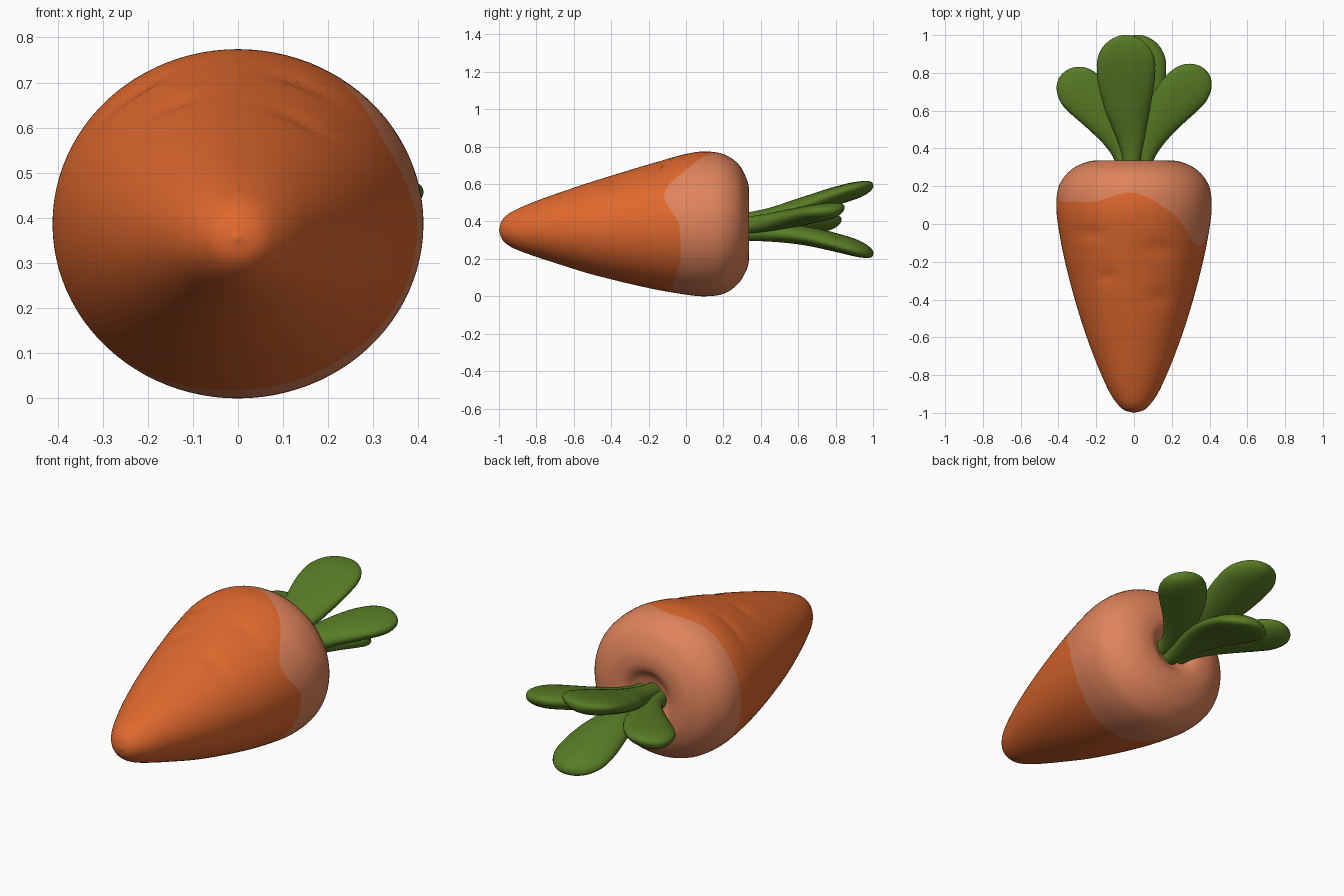
import bpy, bmesh, math
from mathutils import Vector

if "Cube" in bpy.data.objects:
    bpy.data.objects.remove(bpy.data.objects["Cube"])


def material(name, rgb):
    m = bpy.data.materials.new(name)
    m.diffuse_color = (*rgb, 1)
    m.use_nodes = True
    m.node_tree.nodes["Principled BSDF"].inputs["Base Color"].default_value = m.diffuse_color
    return m


ORANGE = material("carrot orange", (0.74, 0.14, 0.027))
PALE = material("pale shoulder orange", (0.74, 0.23, 0.105))
GREEN = material("leaf green", (0.098, 0.2, 0.018))


def spline(pts, t):
    """Catmull-Rom curve through pts, t from 0 to len(pts) - 1."""
    n = len(pts) - 1
    i = min(max(int(t), 0), n - 1)
    f = t - i
    p1, p2 = Vector(pts[i]), Vector(pts[i + 1])
    p0 = Vector(pts[i - 1]) if i > 0 else 2 * p1 - p2
    p3 = Vector(pts[i + 2]) if i + 2 <= n else 2 * p2 - p1
    return 0.5 * (2 * p1 + (p2 - p0) * f + (2 * p0 - 5 * p1 + 4 * p2 - p3) * f * f
                  + (3 * p1 - p0 - 3 * p2 + p3) * f ** 3)


def skin(name, rings, start, end, mats, split=None):
    """Closed smooth skin over rings; faces from ring 'split' on use slot 1."""
    bm = bmesh.new()
    vs = [[bm.verts.new(p) for p in ring] for ring in rings]
    a, b = bm.verts.new(start), bm.verts.new(end)
    n = len(vs[0])
    for k in range(n):
        m = (k + 1) % n
        bm.faces.new((a, vs[0][m], vs[0][k]))
        for j in range(len(vs) - 1):
            f = bm.faces.new((vs[j][k], vs[j][m], vs[j + 1][m], vs[j + 1][k]))
            f.material_index = int(split is not None and j >= split)
        f = bm.faces.new((b, vs[-1][k], vs[-1][m]))
        f.material_index = int(split is not None)
    for f in bm.faces:
        f.smooth = True
    bmesh.ops.recalc_face_normals(bm, faces=bm.faces)
    me = bpy.data.meshes.new(name)
    bm.to_mesh(me)
    bm.free()
    for mat in mats:
        me.materials.append(mat)
    ob = bpy.data.objects.new(name, me)
    bpy.context.collection.objects.link(ob)
    return ob


# Root profile: y, half width, bottom z, top z
PROFILE = [(-1.0, 0, 0.355, 0.355), (-0.985, 0.052, 0.308, 0.403), (-0.95, 0.09, 0.273, 0.44),
           (-0.89, 0.13, 0.243, 0.472), (-0.8, 0.172, 0.211, 0.51), (-0.68, 0.221, 0.172, 0.553),
           (-0.52, 0.277, 0.122, 0.607), (-0.34, 0.33, 0.076, 0.663), (-0.16, 0.374, 0.036, 0.717),
           (0.0, 0.403, 0.009, 0.761), (0.1, 0.411, 0.0, 0.774), (0.2, 0.398, 0.013, 0.76),
           (0.28, 0.342, 0.068, 0.707), (0.325, 0.26, 0.145, 0.625), (0.337, 0.19, 0.205, 0.565),
           (0.33, 0.14, 0.25, 0.52), (0.3, 0.09, 0.30, 0.47), (0.285, 0, 0.38, 0.38)]
# Pale edge: y at angles 0..360 degrees in steps of 30 (0 = +x, 90 = top)
EDGE = [-0.035, -0.115, 0.055, 0.165, 0.12, 0.12, 0.12, 0.09, 0.02, -0.06, -0.07, -0.03, -0.035]
# Shallow dents on the upper side: x, y, half length, depth
DENTS = [(-0.23, -0.05, 0.08, 0.010), (-0.14, -0.28, 0.05, 0.010),
         (0.14, -0.13, 0.08, 0.010), (0.13, -0.39, 0.06, 0.010)]
SEG, N_ROOT, N_CAP = 96, 80, 40


def edge_t(deg):
    y = spline([(e, 0) for e in EDGE], deg / 30)[0]
    lo, hi = 0.0, 12.0
    for _ in range(30):
        mid = (lo + hi) / 2
        lo, hi = (mid, hi) if spline(PROFILE, mid)[0] < y else (lo, mid)
    return lo


def root_point(t, a):
    y, r, zb, zt = spline(PROFILE, t)
    x = r * math.cos(a)
    z = (zb + zt) / 2 + (zt - zb) / 2 * math.sin(a)
    if math.sin(a) > 0:
        for dx, dy, ln, depth in DENTS:
            z -= depth * math.exp(-((x - dx) / ln) ** 2 - ((y - dy) / 0.035) ** 2)
    return (x, y, z)


# Carrot root with its pale shoulder
columns = []
last = len(PROFILE) - 1
for k in range(SEG):
    a = 2 * math.pi * k / SEG
    tb = edge_t(math.degrees(a))
    ts = [tb * (j + 1) / N_ROOT for j in range(N_ROOT)]
    ts += [tb + (last - tb) * j / N_CAP for j in range(1, N_CAP)]
    columns.append([root_point(t, a) for t in ts])
rings = [list(r) for r in zip(*columns)]
skin("carrot_root", rings, (0, -1, 0.355), PROFILE[-1][:1] and (0, 0.285, 0.38), [ORANGE, PALE],
     N_ROOT - 1)

# Leaf shape along its length: half width (scaled per leaf), half thickness
BLADE = [(0.30, 0.045), (0.32, 0.045), (0.52, 0.047), (0.78, 0.05), (0.97, 0.05), (1.0, 0.048)]
STATION = [0, 0.13, 0.30, 0.48, 0.67, 0.78]
TIP = STATION[-1]


def leaf(name, path, width, cup, roll=0):
    """Paddle leaf swept along a path, slightly hollow across its width."""
    rings, n, steps = [], 28, 40
    for j in range(steps):
        u = math.sin(j / steps * math.pi / 2)
        if u < TIP:
            i = max(q for q in range(5) if STATION[q] <= u)
            w, h = spline(BLADE, i + (u - STATION[i]) / (STATION[i + 1] - STATION[i]))
        else:                              # rounded tip
            c = math.sqrt(max(0, 1 - ((u - TIP) / (1 - TIP)) ** 2))
            w, h = c, 0.048 * c ** 0.8
        w *= width
        t = u * (len(path) - 1)
        p = spline(path, t)
        d = (spline(path, t + 0.01) - spline(path, t - 0.01)).normalized()
        side = d.cross(Vector((0, 0, 1))).normalized()
        up = side.cross(d)
        ca, sa = math.cos(roll * u), math.sin(roll * u)
        side, up = side * ca + up * sa, up * ca - side * sa
        ring = []
        for k in range(n):
            a = 2 * math.pi * k / n
            lift = cup * u * (math.cos(a) ** 2 - 0.5) * w / width
            ring.append(p + side * w * math.cos(a) + up * (h * math.sin(a) + lift))
        rings.append(ring)
    skin(name, rings, path[0], path[-1], [GREEN])


# Four leaves growing from the hollow in the crown
leaf("leaf_top", [(-0.01, 0.25, 0.39), (-0.015, 0.44, 0.425), (-0.035, 0.63, 0.485),
                  (-0.042, 0.82, 0.55), (-0.042, 1.0, 0.60)], 0.155, 0.02)
leaf("leaf_bottom", [(0.01, 0.25, 0.34), (0.015, 0.44, 0.338), (0.02, 0.63, 0.32),
                     (0.02, 0.82, 0.275), (0.02, 1.0, 0.22)], 0.15, -0.02)
leaf("leaf_left", [(-0.05, 0.25, 0.365), (-0.075, 0.40, 0.375), (-0.15, 0.55, 0.385),
                   (-0.26, 0.685, 0.395), (-0.385, 0.79, 0.40)], 0.125, 0.015, 0.1)
leaf("leaf_right", [(0.05, 0.25, 0.375), (0.075, 0.40, 0.39), (0.15, 0.56, 0.42),
                    (0.26, 0.70, 0.45), (0.385, 0.81, 0.465)], 0.125, 0.015, -0.15)
